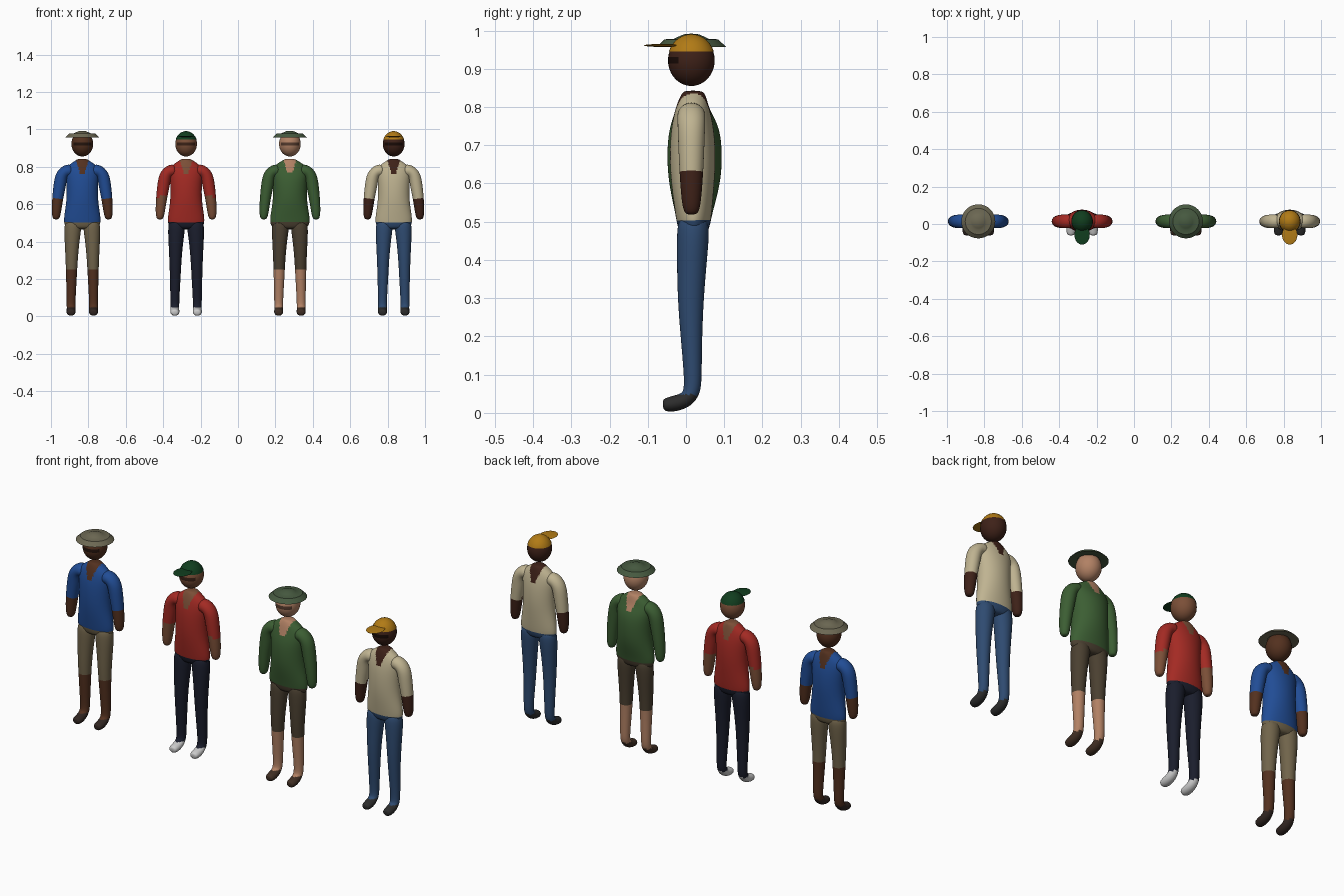
import bpy, bmesh, math
from mathutils import Vector, Matrix

if "Cube" in bpy.data.objects:
    bpy.data.objects.remove(bpy.data.objects["Cube"])


def material(name, rgb):
    m = bpy.data.materials.new(name)
    m.diffuse_color = [(c / 255) ** 2.2 for c in rgb] + [1]
    m.use_nodes = True
    m.node_tree.nodes["Principled BSDF"].inputs["Base Color"].default_value = m.diffuse_color
    return m


def finish(bm, name, x, mats, pick, levels=0):
    """Turn a bmesh into a smooth object and colour faces by position."""
    bmesh.ops.recalc_face_normals(bm, faces=bm.faces)
    me = bpy.data.meshes.new(name)
    bm.to_mesh(me)
    bm.free()
    ob = bpy.data.objects.new(name, me)
    bpy.context.collection.objects.link(ob)
    bpy.ops.object.select_all(action='DESELECT')
    ob.select_set(True)
    bpy.context.view_layer.objects.active = ob
    if levels:
        mod = ob.modifiers.new("smooth", 'SUBSURF')
        mod.levels = levels
        bpy.ops.object.modifier_apply(modifier=mod.name)
    for m in mats.values():
        ob.data.materials.append(m)
    keys = list(mats)
    for p in ob.data.polygons:
        p.material_index = keys.index(pick(p.center))
    bpy.ops.object.shade_smooth_by_angle(angle=math.radians(40))
    ob.location.x = x
    return ob


def tube(name, x, pts, ref, mats, pick, sides=12):
    """Loft of ellipses (x, y, z, radius along ref, other radius)."""
    bm = bmesh.new()
    P = [Vector(p[:3]) for p in pts]
    rings = []
    for i, p in enumerate(pts):
        t = (P[min(i + 1, len(P) - 1)] - P[max(i - 1, 0)]).normalized()
        u = (ref - t * ref.dot(t)).normalized()
        v = t.cross(u)
        ring = []
        for k in range(sides):
            a = 2 * math.pi * k / sides
            off = u * p[3] * math.cos(a) + v * p[4] * math.sin(a)
            ring.append(bm.verts.new(P[i] + off / 0.955))
        rings.append(ring)
    for r, q in zip(rings, rings[1:]):
        for k in range(sides):
            n = (k + 1) % sides
            bm.faces.new((r[k], r[n], q[n], q[k]))
    bm.faces.new(rings[0])
    bm.faces.new(rings[-1])
    return finish(bm, name, x, mats, pick, 2)


def lathe(name, x, y, profile, mats, key, steps=32):
    bm = bmesh.new()
    vs = [bm.verts.new((r, 0, z)) for r, z in profile]
    es = [bm.edges.new(e) for e in zip(vs, vs[1:])]
    bmesh.ops.spin(bm, geom=vs + es, cent=(0, 0, 0), axis=(0, 0, 1),
                   angle=2 * math.pi, steps=steps)
    bmesh.ops.remove_doubles(bm, verts=bm.verts, dist=1e-5)
    bmesh.ops.translate(bm, verts=bm.verts, vec=(0, y, 0))
    return finish(bm, name, x, mats, lambda c: key)


def ball(name, x, centre, scale, mats, pick, cut=None):
    bm = bmesh.new()
    bmesh.ops.create_uvsphere(bm, u_segments=32, v_segments=24, radius=1,
                              matrix=Matrix.Translation(centre) @ Matrix.Diagonal((*scale, 1)))
    if cut:
        bmesh.ops.bisect_plane(bm, geom=bm.verts[:] + bm.edges[:] + bm.faces[:],
                               plane_co=(0, 0, cut), plane_no=(0, 0, 1), clear_inner=True)
    return finish(bm, name, x, mats, pick)


X, Y = Vector((1, 0, 0)), Vector((0, 1, 0))
HEAD = Vector((0, 0.014, 0.922))


def figure(tag, x, colours, hat, cuff, hem, girth=1.0):
    mats = {k: material(f"{tag}_{k}", c) for k, c in
            zip(("skin", "shirt", "trousers", "shoes", "hat", "shade"), colours)}

    # torso with open collar and waistband
    def torso_col(c):
        if c.z < 0.5:
            return "trousers"
        return "skin" if c.z > 0.765 and abs(c.x) < 0.012 + (c.z - 0.765) * 0.32 else "shirt"
    g = 1 + (girth - 1) * 0.4
    prof = [(.02, .465, .07, .03), (.02, .485, .092, .041), (.02, .52, .097, .046),
            (.0175, .6, .083, .055), (.0175, .67, .08, .0585), (.017, .74, .084, .055),
            (.017, .785, .088, .046), (.018, .812, .068, .038), (.02, .834, .034, .03),
            (.02, .843, .022, .022)]
    tube(tag + "_torso", x,
         [(0, y + (girth - 1) * 0.025 * (0.55 < z < 0.78), z, rx * g, ry * (girth if 0.55 < z < 0.78 else 1))
          for y, z, rx, ry in prof], X, mats, torso_col, 20)

    for s, side in ((-1, "right"), (1, "left")):
        # arm with sleeve
        arm = [(.05, .78, .036, .033), (.085, .781, .036, .034), (.112, .757, .036, .034),
               (.121, .70, .034, .033), (.132, .63, .031, .029), (.1385, .56, .026, .025),
               (.14, .53, .021, .02), (.14, .518, .013, .012)]
        tube(f"{tag}_{side}_arm", x, [(s * a, .014, z, r, q) for a, z, r, q in arm], Y, mats,
             lambda c: "skin" if c.z < cuff else "shirt")
        # leg with foot
        leg = [(.047, .02, .52, .044, .04), (.052, .018, .46, .045, .042), (.055, .0155, .4, .039, .039),
               (.057, .012, .3, .032, .034), (.058, .014, .2, .028, .028), (.06, .018, .1, .024, .023),
               (.06, .017, .055, .023, .023), (.06, .000, .033, .023, .021),
               (.06, -.03, .024, .025, .021), (.06, -.052, .021, .022, .018),
               (.06, -.061, .02, .014, .012)]
        tube(f"{tag}_{side}_leg", x, [(s * p[0], *p[1:]) for p in leg], X, mats,
             lambda c: "shoes" if c.z < .048 else "skin" if c.z < hem else "trousers")

    # head with a dark band across the eyes
    ball(tag + "_head", x, HEAD, (.058, .061, .067), mats,
         lambda c: "shade" if .914 < c.z < .932 and c.y < -.015 else "skin")
    if hat == "brimmed":
        lathe(tag + "_brimmed_hat", x, HEAD.y,
              [(0, .992), (.02, .99), (.036, .983), (.046, .978), (.07, .977),
               (.091, .957), (.086, .957), (.05, .961)], mats, "hat")
    else:
        ball(tag + "_cap", x, HEAD, (.0595, .0625, .0685), mats, lambda c: "hat", .945)
        ball(tag + "_cap_peak", x, (0, -.058, .961), (.041, .052, .004), mats, lambda c: "hat")


# four figures in a row: skin, shirt, trousers, shoes, hat, eye band
figure("blue_shirt_figure", -.8325,
       [(84, 52, 36), (38, 78, 148), (112, 100, 76), (52, 42, 38), (108, 104, 84), (40, 26, 20)],
       "brimmed", .63, .26)
figure("red_shirt_figure", -.2775,
       [(122, 80, 58), (162, 46, 40), (32, 35, 48), (200, 200, 198), (24, 64, 36), (60, 38, 28)],
       "cap", .64, 0)
figure("green_shirt_figure", .2775,
       [(176, 128, 100), (62, 94, 54), (76, 66, 52), (66, 50, 40), (72, 90, 66), (84, 60, 48)],
       "brimmed", 0, .26, 1.2)
figure("cream_shirt_figure", .8325,
       [(64, 38, 30), (190, 178, 144), (50, 76, 112), (48, 48, 48), (176, 122, 28), (30, 18, 14)],
       "cap", .635, 0)
